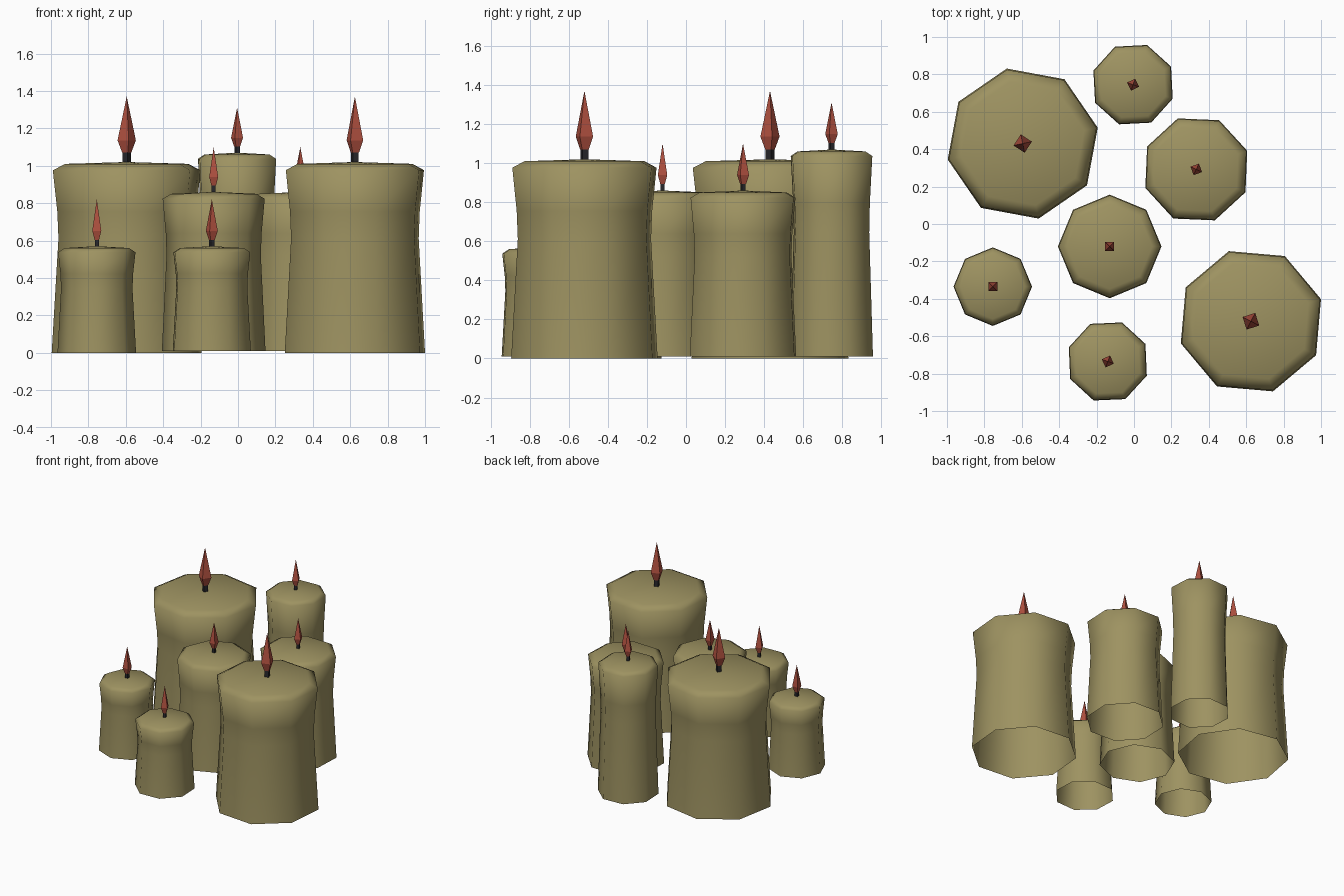
import bpy, bmesh, math

cube = bpy.data.objects.get("Cube")
if cube:
    bpy.data.objects.remove(cube, do_unlink=True)


def material(name, color, rough=0.7):
    m = bpy.data.materials.new(name)
    m.use_nodes = True
    m.diffuse_color = (*color, 1)
    bsdf = m.node_tree.nodes["Principled BSDF"]
    bsdf.inputs["Base Color"].default_value = (*color, 1)
    bsdf.inputs["Roughness"].default_value = rough
    return m


WAX = material("olive wax", (0.34, 0.29, 0.12))
FLAME = material("red flame", (0.43, 0.08, 0.05))
WICK = material("black wick", (0.02, 0.02, 0.024))


def lathe(name, profile, sides, turn, x, y, mat, smooth, open_base=False):
    """Rings of (radius, height), closed at each end; radius 0 makes a point."""
    bm = bmesh.new()
    rings = []
    for r, z in profile:
        if r == 0:
            rings.append([bm.verts.new((0, 0, z))] * sides)
            continue
        angles = [turn + math.tau * i / sides for i in range(sides)]
        rings.append([bm.verts.new((r * math.cos(a), r * math.sin(a), z)) for a in angles])
    for low, high in zip(rings, rings[1:]):
        for i in range(sides):
            j = (i + 1) % sides
            corners = [low[i], low[j], high[j], high[i]]
            bm.faces.new(list(dict.fromkeys(corners)))
    if not open_base:
        bm.faces.new(rings[0][::-1])
    if profile[-1][0] > 0:
        bm.faces.new(rings[-1])
    for f in bm.faces:
        f.smooth = smooth
    mesh = bpy.data.meshes.new(name)
    bm.to_mesh(mesh)
    bm.free()
    mesh.materials.append(mat)
    obj = bpy.data.objects.new(name, mesh)
    obj.location = (x, y, 0)
    bpy.context.collection.objects.link(obj)


def candle(name, x, y, radius, turn, base, top, tip, flame_r):
    turn = math.radians(turn)
    h = top - base
    # Waisted wax body with a softly rounded rim
    body = [(radius, base), (radius * 0.91, base + h * 0.6), (radius * 0.925, base + h * 0.74),
            (radius * 0.985, top - 0.02 - radius * 0.06), (radius * 0.82, top - 0.01), (0, top)]
    lathe(name + "_wax", body, 8, turn, x, y, WAX, True, open_base=True)
    # Square wick and pointed flame share the same turn
    turn += math.pi / 4
    foot = top + flame_r
    lathe(name + "_wick", [(flame_r * 0.45, top - 0.02), (flame_r * 0.45, foot + 0.01)],
          4, turn, x, y, WICK, False)
    flame = [(flame_r * 0.5, foot), (flame_r, foot + (tip - foot) * 0.22), (0, tip)]
    lathe(name + "_flame", flame, 4, turn, x, y, FLAME, False)


# x, y, radius, turn, base, top, flame tip, flame radius
candle("large_back_candle", -0.595, 0.43, 0.41, 57, 0, 1.02, 1.37, 0.05)
candle("large_front_candle", 0.625, -0.52, 0.393, 17.5, 0, 1.02, 1.37, 0.05)
candle("tall_candle", -0.005, 0.745, 0.225, 25.5, 0.01, 1.07, 1.31, 0.034)
candle("medium_back_candle", 0.333, 0.292, 0.29, 20, 0.01, 0.86, 1.10, 0.034)
candle("medium_front_candle", -0.13, -0.12, 0.277, 0, 0.01, 0.86, 1.10, 0.034)
candle("small_side_candle", -0.755, -0.335, 0.21, 0, 0, 0.57, 0.82, 0.034)
candle("small_front_candle", -0.14, -0.735, 0.222, 25, 0.01, 0.57, 0.82, 0.034)
